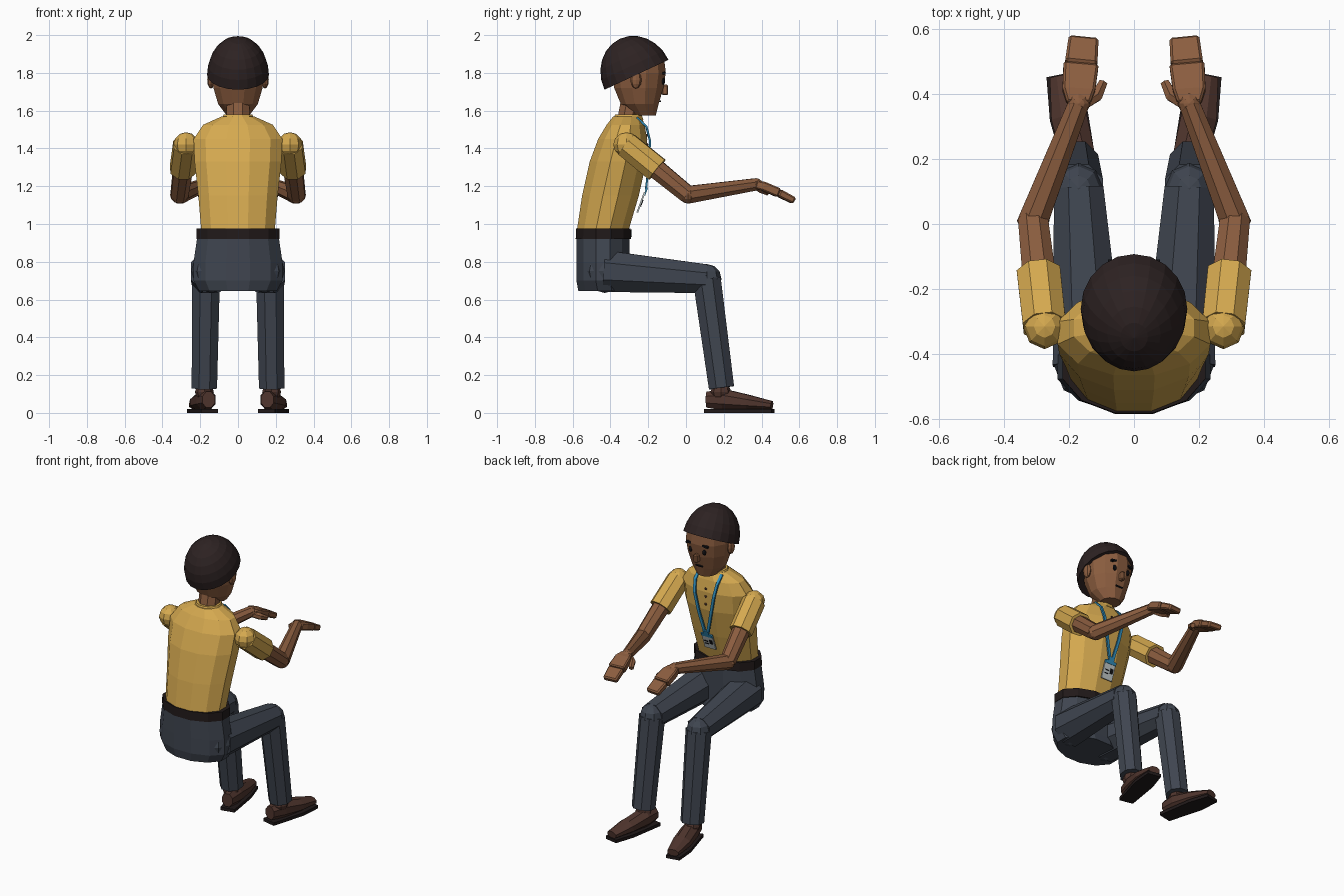
import bpy, bmesh, math
from mathutils import Vector, Matrix

if "Cube" in bpy.data.objects:
    bpy.data.objects.remove(bpy.data.objects["Cube"])


def material(name, red, green, blue):
    mat = bpy.data.materials.new(name)
    mat.use_nodes = True
    colour = (red, green, blue, 1)
    mat.diffuse_color = colour
    mat.node_tree.nodes["Principled BSDF"].inputs["Base Color"].default_value = colour
    return mat


SHIRT = material("mustard shirt", .67, .4, .08)
SKIN = material("brown skin", .26, .11, .05)
TROUSERS = material("slate trousers", .05, .06, .08)
HAIR = material("dark hair", .026, .016, .016)
LEATHER = material("brown leather", .08, .036, .027)
SOLE = material("black brown", .015, .01, .01)
BLUE = material("lanyard blue", .03, .27, .5)
CARD = material("pale card", .55, .6, .6)
INK = material("ink", .006, .006, .008)


def finish(name, bm, mat, bevel=0):
    """Turn a bmesh into a coloured object, with optional chamfered edges."""
    bmesh.ops.recalc_face_normals(bm, faces=bm.faces)
    mesh = bpy.data.meshes.new(name)
    bm.to_mesh(mesh)
    bm.free()
    mesh.materials.append(mat)
    obj = bpy.data.objects.new(name, mesh)
    bpy.context.collection.objects.link(obj)
    if bevel:
        modifier = obj.modifiers.new("bevel", "BEVEL")
        modifier.width = bevel
        modifier.segments = 1


def loft(name, mat, rings, sides=8, level=False, bevel=0):
    """Skin rings of (centre, half width, half depth) along a path."""
    bm = bmesh.new()
    points = [Vector(ring[0]) for ring in rings]
    stretch = 1 / math.cos(math.pi / sides)
    loops = []
    for i, (_, width, depth) in enumerate(rings):
        across, over = Vector((1, 0, 0)), Vector((0, 1, 0))
        if not level:
            ahead = (points[min(i + 1, len(points) - 1)] - points[max(i - 1, 0)]).normalized()
            steep = abs(ahead.z) > .9
            across = ahead.cross(Vector((0, steep, not steep))).normalized()
            over = across.cross(ahead)
        loop = []
        for j in range(sides):
            angle = (j + .5) * math.tau / sides
            offset = across * width * math.cos(angle) + over * depth * math.sin(angle)
            loop.append(bm.verts.new(points[i] + offset * stretch))
        loops.append(loop)
    for low, high in zip(loops, loops[1:]):
        for j in range(sides):
            k = (j + 1) % sides
            bm.faces.new((low[j], low[k], high[k], high[j]))
    bm.faces.new(loops[0])
    bm.faces.new(loops[-1])
    finish(name, bm, mat, bevel)


def stack(name, mat, *rows, sides=12):
    """Upright form from rows of (height, y, half width, half depth)."""
    rings = [((0, y, z), width, depth) for z, y, width, depth in rows]
    loft(name, mat, rings, sides, level=True)


def limb(name, mat, start, end, start_radius, end_radius):
    loft(name, mat, [(start, start_radius, start_radius), (end, end_radius, end_radius)])


def ball(name, mat, centre, width, depth, height):
    bm = bmesh.new()
    bmesh.ops.create_uvsphere(bm, u_segments=8, v_segments=6, radius=1)
    bm.transform(Matrix.Translation(centre) @ Matrix.Diagonal((width, depth, height, 1)))
    finish(name, bm, mat)


def block(name, mat, centre, size, tilt=0, roll=0, bevel=0):
    bm = bmesh.new()
    bmesh.ops.create_cube(bm, size=1)
    turn = Matrix.Rotation(tilt, 4, "X") @ Matrix.Rotation(roll, 4, "Y")
    bm.transform(Matrix.Translation(centre) @ turn @ Matrix.Diagonal((*size, 1)))
    finish(name, bm, mat, bevel)


# Torso, belt and hips
stack("shirt", SHIRT,
      (.97, -.44, .195, .137), (1.15, -.4, .21, .15), (1.33, -.36, .23, .15),
      (1.45, -.335, .235, .13), (1.525, -.32, .185, .1), (1.57, -.31, .085, .075))
stack("collar", SHIRT, (1.55, -.305, .09, .08), (1.58, -.305, .075, .07))
stack("belt", SOLE, (.92, -.437, .22, .147), (.977, -.437, .22, .144))
block("buckle", CARD, (0, -.29, .95), (.05, .008, .04))
stack("hips", TROUSERS,
      (.935, -.44, .215, .14), (.8, -.44, .235, .14), (.7, -.44, .235, .14), (.645, -.43, .205, .14))

# Head
stack("neck", SKIN, (1.52, -.315, .06, .055), (1.68, -.285, .06, .055), sides=8)
stack("head", SKIN,
      (1.575, -.22, .06, .06), (1.635, -.245, .105, .1), (1.72, -.25, .13, .13),
      (1.8, -.25, .14, .143), (1.87, -.255, .135, .14), (1.94, -.26, .09, .09))
block("nose", SKIN, (0, -.112, 1.71), (.03, .036, .055), bevel=.007)
block("mouth", INK, (0, -.137, 1.65), (.05, .008, .008), tilt=-.25)

# Hair: the upper half of a ball, tipped back
bm = bmesh.new()
bmesh.ops.create_uvsphere(bm, u_segments=20, v_segments=12, radius=1)
bmesh.ops.delete(bm, geom=[v for v in bm.verts if v.co.z < -.01], context="VERTS")
bmesh.ops.holes_fill(bm, edges=[e for e in bm.edges if e.is_boundary])
bm.transform(Matrix.Translation((0, -.262, 1.79)) @ Matrix.Rotation(math.radians(25), 4, "X")
             @ Matrix.Diagonal((.164, .187, .21, 1)))
finish("hair", bm, HAIR)

# Badge, its printed details and the shirt buttons
BADGE_TILT = -.35
BADGE_FRAME = Matrix.Translation((0, -.238, 1.115)) @ Matrix.Rotation(BADGE_TILT, 4, "X")


def badge_part(name, mat, x, z, width, height, raised=.004):
    block(name, mat, BADGE_FRAME @ Vector((x, raised, z)), (width, .009, height), BADGE_TILT)


badge_part("badge", CARD, 0, 0, .08, .115, raised=0)
badge_part("badge_clip", BLUE, 0, .07, .04, .03)
badge_part("badge_band", BLUE, 0, .05, .08, .02)
badge_part("badge_photo", INK, -.02, 0, .02, .03)
for row in range(2):
    badge_part("badge_line", INK, .015, -.02 * row, .025, .005)
for row in range(3):
    ball("button", LEATHER, (0, -.205, 1.47 - .05 * row), .008, .006, .008)

# Paired parts
for mirror, tag in ((-1, "right_"), (1, "left_")):
    def at(x, y, z):
        return Vector((mirror * x, y, z))

    # Face details
    ball(tag + "ear", SKIN, at(.143, -.265, 1.763), .02, .03, .046)
    ball(tag + "eye", INK, at(.05, -.12, 1.755), .014, .009, .018)
    block(tag + "brow", INK, at(.054, -.117, 1.8), (.05, .016, .012), roll=mirror * .15)

    # Lanyard strap
    strap_path = [at(.08, -.26, 1.565), at(.08, -.21, 1.515), at(.07, -.19, 1.44),
                  at(.045, -.196, 1.32), at(.012, -.212, 1.185)]
    loft(tag + "strap", BLUE, [(point, .009, .005) for point in strap_path], sides=4)

    # Arm
    shoulder, elbow, wrist = at(.275, -.315, 1.42), at(.31, .01, 1.155), at(.17, .37, 1.21)
    ball(tag + "shoulder", SHIRT, shoulder, .066, .07, .066)
    limb(tag + "sleeve", SHIRT, shoulder, shoulder.lerp(elbow, .5), .066, .067)
    limb(tag + "upper_arm", SKIN, shoulder.lerp(elbow, .35), elbow, .052, .046)
    ball(tag + "elbow", SKIN, elbow, .05, .047, .047)
    limb(tag + "forearm", SKIN, elbow, wrist, .046, .032)
    ball(tag + "wrist", SKIN, wrist, .036, .036, .033)

    # Hand
    knuckles, fingertips = at(.163, .49, 1.165), at(.155, .572, 1.123)
    loft(tag + "palm", SKIN,
         [(wrist, .036, .022), (at(.17, .41, 1.2), .05, .024), (knuckles, .054, .024)],
         sides=4, bevel=.007)
    loft(tag + "fingers", SKIN, [(knuckles, .05, .021), (fingertips, .046, .018)],
         sides=4, bevel=.008)
    loft(tag + "thumb", SKIN,
         [(at(.155, .37, 1.2), .018, .018), (at(.115, .395, 1.185), .018, .018),
          (at(.095, .435, 1.165), .013, .013)], sides=6)

    # Leg
    hip, knee, ankle = at(.14, -.43, .75), at(.17, .11, .71), at(.178, .188, .133)
    ball(tag + "hip", TROUSERS, hip, .108, .115, .115)
    limb(tag + "thigh", TROUSERS, hip, knee, .11, .076)
    ball(tag + "knee", TROUSERS, knee, .075, .078, .078)
    limb(tag + "shin", TROUSERS, knee, ankle, .074, .067)

    # Shoe and sole, splayed outward
    ball(tag + "ankle", LEATHER, at(.178, .185, .11), .05, .055, .045)
    loft(tag + "shoe", LEATHER,
         [(at(.155, .11, .07), .034, .042), (at(.17, .2, .07), .052, .056),
          (at(.2, .33, .055), .055, .04), (at(.223, .455, .04), .036, .022)])
    loft(tag + "sole", SOLE,
         [(at(.15, .105, .01), .046, .01), (at(.2, .33, .01), .06, .01),
          (at(.226, .46, .01), .044, .01)], sides=4)
